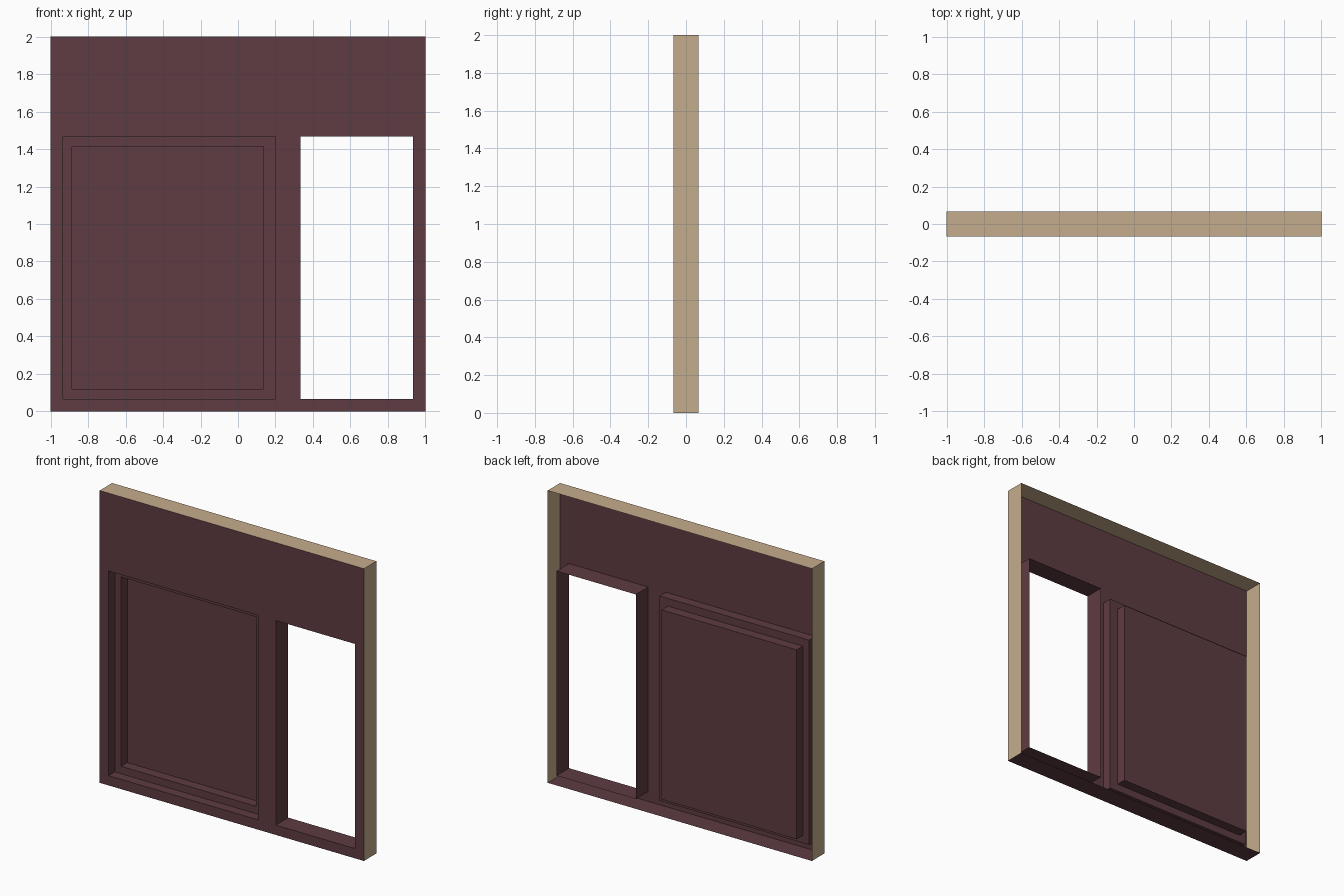
import bpy
import bmesh

cube = bpy.data.objects.get("Cube")
if cube:
    bpy.data.objects.remove(cube, do_unlink=True)


def make_material(name, color):
    mat = bpy.data.materials.new(name)
    mat.use_nodes = True
    mat.diffuse_color = color
    mat.node_tree.nodes["Principled BSDF"].inputs["Base Color"].default_value = color
    return mat


maroon = make_material("dark maroon", (0.112, 0.045, 0.054, 1))
tan = make_material("light tan", (0.558, 0.413, 0.262, 1))

# Depth planes and rectangles given as (x0, x1, z0, z1)
FRONT, MIDDLE, BACK = -0.067, 0.0, 0.067
OUTER = (-1, 1, 0, 2)
WINDOW = (0.333, 0.933, 0.067, 1.467)
RECESS = (-0.933, 0.2, 0.067, 1.467)
PANEL = (-0.885, 0.137, 0.118, 1.414)


def corners(rect, y):
    x0, x1, z0, z1 = rect
    return [(x0, y, z0), (x1, y, z0), (x1, y, z1), (x0, y, z1)]


def bridge(a, b):
    """Quads joining two rings: bottom, right, top, left."""
    return [[a[i], a[(i + 1) % 4], b[(i + 1) % 4], b[i]] for i in range(4)]


def build(name, quads, mat):
    bm = bmesh.new()
    for quad in quads:
        bm.faces.new([bm.verts.new(p) for p in quad])
    bmesh.ops.remove_doubles(bm, verts=bm.verts, dist=0.0001)
    mesh = bpy.data.meshes.new(name)
    bm.to_mesh(mesh)
    bm.free()
    mesh.materials.append(mat)
    obj = bpy.data.objects.new(name, mesh)
    bpy.context.collection.objects.link(obj)
    return obj


# Front wall sheet with the window and the recess left open
xs = sorted({*OUTER[:2], *WINDOW[:2], *RECESS[:2]})
zs = sorted({*OUTER[2:], *WINDOW[2:]})
cells = [(x0, x1, z0, z1) for x0, x1 in zip(xs, xs[1:]) for z0, z1 in zip(zs, zs[1:])]
build("front_wall", [corners(c, FRONT) for c in cells if c not in (WINDOW, RECESS)], maroon)

# Outer casing: maroon floor strip, tan sides and top, open at the back
floor, *trim = bridge(corners(OUTER, BACK), corners(OUTER, FRONT))
build("floor_strip", [floor], maroon)
build("side_and_top_trim", trim, tan)

# Through opening with a full-depth reveal
build("window_reveal", bridge(corners(WINDOW, FRONT), corners(WINDOW, BACK)), maroon)

# Two-step recess closed by a flat panel
rings = [corners(RECESS, FRONT), corners(RECESS, MIDDLE),
         corners(PANEL, MIDDLE), corners(PANEL, BACK)]
steps = [quad for a, b in zip(rings, rings[1:]) for quad in bridge(a, b)]
build("recess_frame", steps, maroon)
build("recess_panel", [rings[-1]], maroon)
